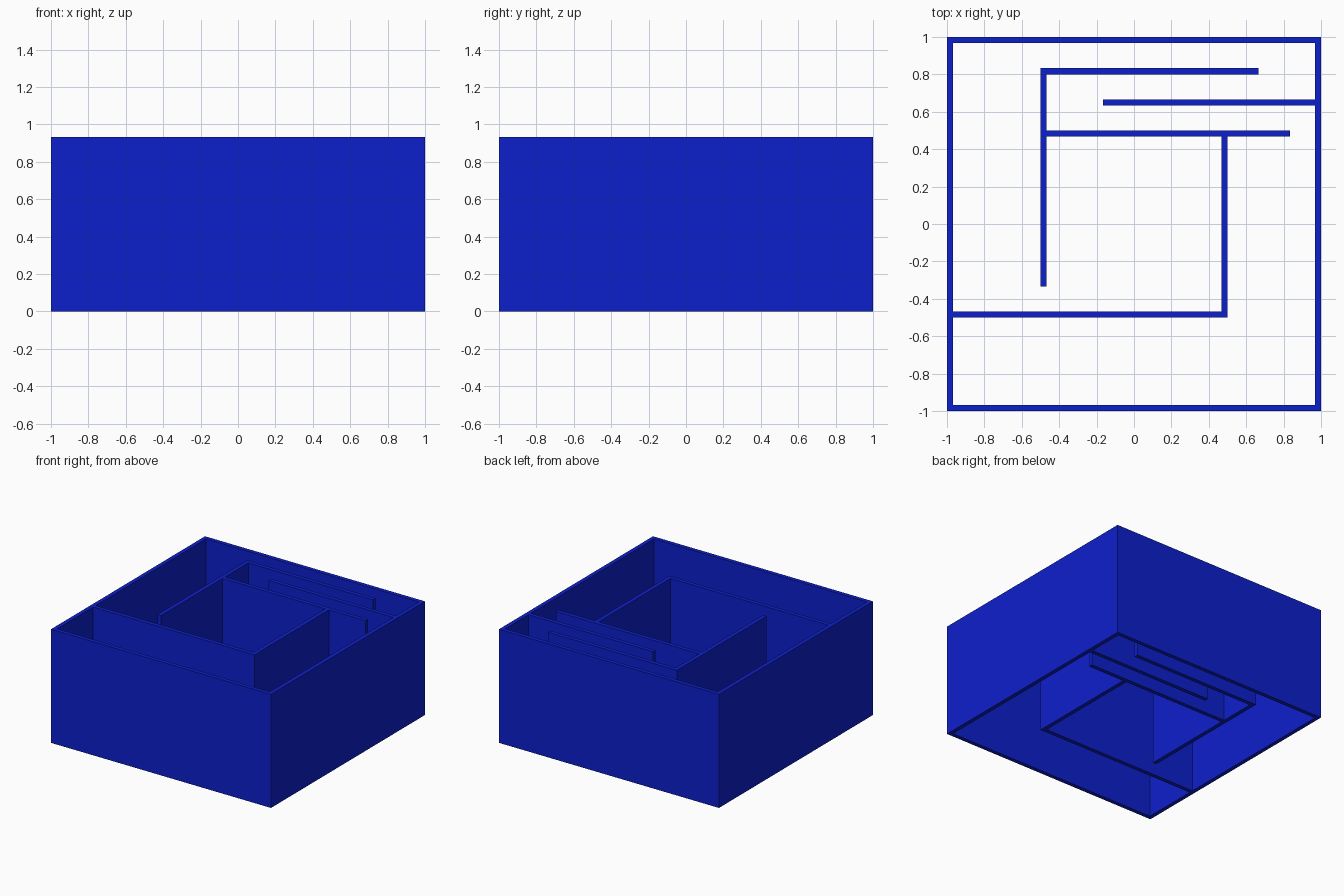
import bpy
import bmesh

if "Cube" in bpy.data.objects:
    bpy.data.objects.remove(bpy.data.objects["Cube"])

U = 1 / 30           # wall thickness; the plan is laid out on this module
HEIGHT = 28 * U

blue = bpy.data.materials.new("blue")
blue.diffuse_color = (0.004, 0.014, 0.6, 1)
blue.use_nodes = True
blue.node_tree.nodes["Principled BSDF"].inputs["Base Color"].default_value = blue.diffuse_color


def finish(name, bm):
    bmesh.ops.recalc_face_normals(bm, faces=bm.faces)
    mesh = bpy.data.meshes.new(name)
    bm.to_mesh(mesh)
    bm.free()
    mesh.materials.append(blue)
    bpy.context.collection.objects.link(bpy.data.objects.new(name, mesh))


def raise_walls(bm):
    """Extrude the flat plan up to wall height, keeping the underside."""
    geom = bmesh.ops.extrude_face_region(bm, geom=bm.faces[:], use_keep_orig=True)["geom"]
    top = [v for v in geom if isinstance(v, bmesh.types.BMVert)]
    bmesh.ops.translate(bm, vec=(0, 0, HEIGHT), verts=top)


def wall_run(name, outline):
    bm = bmesh.new()
    bm.faces.new([bm.verts.new((x * U, y * U, 0)) for x, y in outline])
    raise_walls(bm)
    finish(name, bm)


# Outer square wall, open at top and bottom
bm = bmesh.new()
signs = [(-1, -1), (1, -1), (1, 1), (-1, 1)]
outer, inner = [[bm.verts.new((sx * r * U, sy * r * U, 0)) for sx, sy in signs]
                for r in (30, 29)]
for i in range(4):
    j = (i + 1) % 4
    bm.faces.new((outer[i], outer[j], inner[j], inner[i]))
raise_walls(bm)
finish("outer_wall", bm)

# Connected inner partitions, starting at the left outer wall
wall_run("inner_partitions", [
    (-29, -15), (15, -15), (15, 14), (25, 14), (25, 15), (-14, 15),
    (-14, 24), (20, 24), (20, 25), (-15, 25), (-15, -10), (-14, -10),
    (-14, 14), (14, 14), (14, -14), (-29, -14)])

# Single baffle reaching in from the right outer wall
wall_run("right_baffle", [(-5, 19), (29, 19), (29, 20), (-5, 20)])
